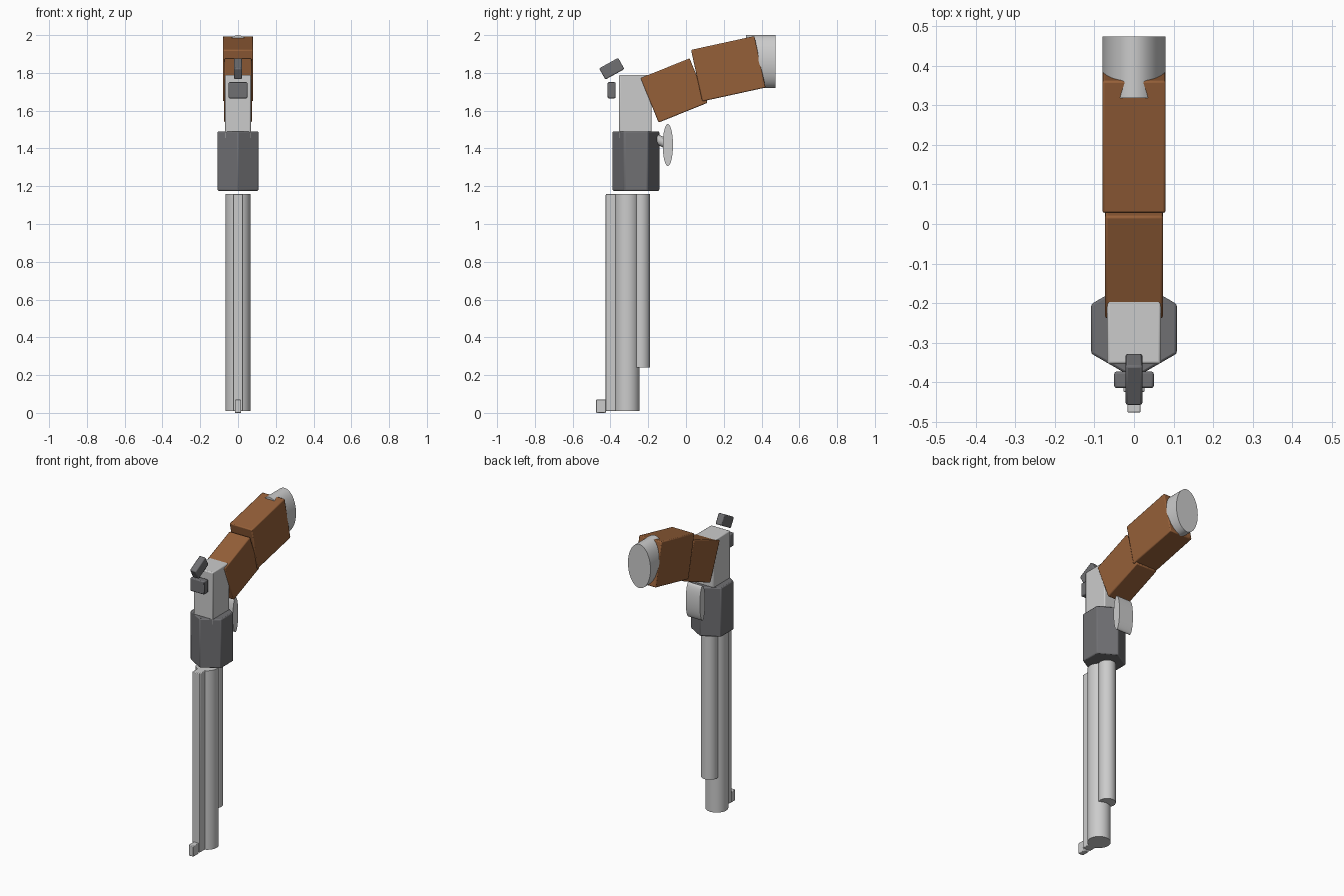
import bpy, math
from mathutils import Vector

if "Cube" in bpy.data.objects:
    bpy.data.objects.remove(bpy.data.objects["Cube"])


def material(name, color):
    m = bpy.data.materials.new(name)
    m.diffuse_color = color
    m.use_nodes = True
    m.node_tree.nodes["Principled BSDF"].inputs["Base Color"].default_value = m.diffuse_color
    return m


wood = material("wood", (0.30, 0.115, 0.04, 1))
dark = material("dark_steel", (0.16, 0.16, 0.17, 1))
steel = material("light_steel", (0.62, 0.62, 0.63, 1))


def finish(o, name, mat, bevel):
    o.name = name
    o.data.materials.append(mat)
    bpy.ops.object.transform_apply(location=False, rotation=False, scale=True)
    if bevel:
        b = o.modifiers.new("soft_edges", "BEVEL")
        b.width, b.segments = bevel, 2
        b.limit_method = 'ANGLE'
        b.angle_limit = math.radians(40)
    bpy.ops.object.shade_smooth_by_angle(angle=math.radians(30))
    return o


def box(name, loc, size, mat, tilt=0, bevel=0.006):
    bpy.ops.mesh.primitive_cube_add(size=1, location=loc, rotation=(math.radians(tilt), 0, 0))
    o = bpy.context.object
    o.scale = size
    return finish(o, name, mat, bevel)


def rod(name, a, b, rx, ry, mat, sides=48, bevel=0):
    # cylinder between two points, with an optional elliptical section
    a, b = Vector(a), Vector(b)
    d = b - a
    bpy.ops.mesh.primitive_cylinder_add(vertices=sides, radius=1, depth=d.length, location=(a + b) / 2)
    o = bpy.context.object
    o.rotation_euler = Vector((0, 0, 1)).rotation_difference(d).to_euler()
    o.scale = (rx, ry, 1)
    return finish(o, name, mat, bevel)


# Barrel, tube under it, rib and front sight
rod("barrel", (0, -0.312, 0.01), (0, -0.312, 1.158), 0.067, 0.067, steel)
rod("ejector_tube", (0, -0.24, 0.24), (0, -0.24, 1.158), 0.05, 0.05, steel)
box("barrel_rib", (0, -0.39, 0.584), (0.054, 0.07, 1.148), steel, bevel=0.004)
box("front_sight", (0, -0.45, 0.035), (0.034, 0.054, 0.07), steel, bevel=0.004)

# Six-sided drum and frame
rod("drum", (0, -0.265, 1.176), (0, -0.265, 1.49), 0.125, 0.125, dark, sides=6, bevel=0.006)
box("frame", (0, -0.268, 1.62), (0.136, 0.172, 0.34), steel)

# Rear sight and hammer
box("rear_sight", (0, -0.394, 1.708), (0.1, 0.042, 0.085), dark)
box("hammer", (0, -0.393, 1.822), (0.043, 0.115, 0.068), dark, tilt=29)

# Trigger blade on a short stem
rod("trigger_stem", (0, -0.165, 1.455), (0, -0.095, 1.42), 0.025, 0.025, steel, sides=24)
rod("trigger_blade", (-0.05, -0.096, 1.418), (0.05, -0.096, 1.418), 0.111, 0.027, steel)

# Two wooden grip blocks and the butt cap
box("grip_front", (0, -0.063, 1.707), (0.147, 0.28, 0.254), wood, tilt=22)
box("grip_rear", (0, 0.224, 1.822), (0.16, 0.343, 0.279), wood, tilt=12.3)
rod("butt_cap", (0, 0.318, 1.86), (0, 0.474, 1.86), 0.08, 0.14, steel, sides=64)
